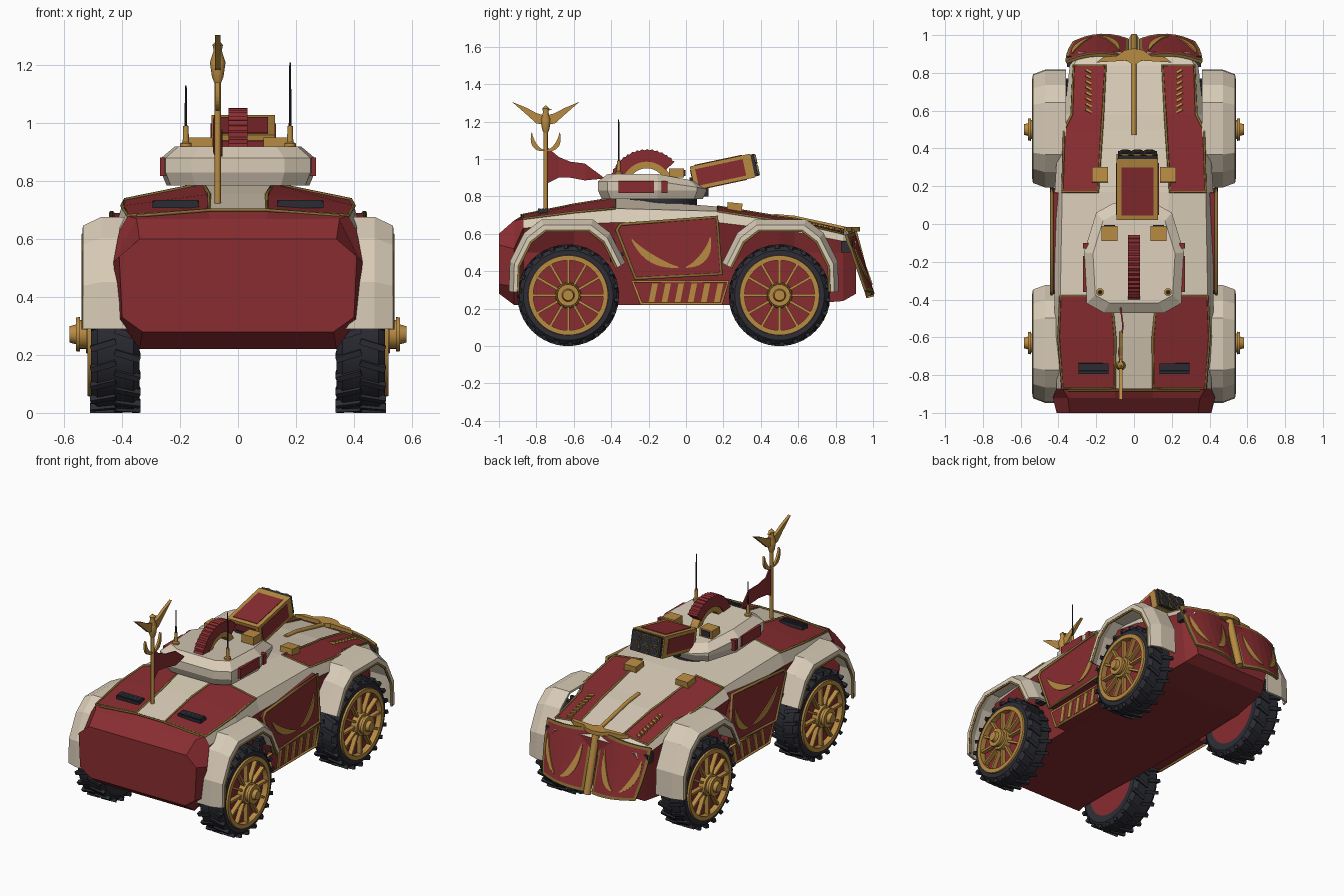
import bpy, bmesh, math
from mathutils import Matrix, Vector, Euler

if "Cube" in bpy.data.objects:
    bpy.data.objects.remove(bpy.data.objects["Cube"])


def material(name, r, g, b):
    m = bpy.data.materials.new(name)
    m.use_nodes = True
    m.diffuse_color = (r, g, b, 1)
    m.node_tree.nodes["Principled BSDF"].inputs["Base Color"].default_value = (r, g, b, 1)
    return m


RED = material("crimson paint", 0.25, 0.026, 0.03)
CREAM = material("cream paint", 0.69, 0.6, 0.47)
GOLD = material("gold metal", 0.48, 0.26, 0.055)
TRIM = material("dark gold trim", 0.25, 0.15, 0.035)
DARK = material("dark rubber", 0.026, 0.027, 0.036)


def finish(name, bm, mats, mirror=False, smooth=False, thick=0):
    bmesh.ops.recalc_face_normals(bm, faces=bm.faces)
    mesh = bpy.data.meshes.new(name)
    bm.to_mesh(mesh)
    bm.free()
    for m in mats if isinstance(mats, list) else [mats]:
        mesh.materials.append(m)
    if smooth:
        mesh.polygons.foreach_set("use_smooth", [True] * len(mesh.polygons))
        mesh.set_sharp_from_angle(angle=math.radians(35))
    ob = bpy.data.objects.new(name, mesh)
    bpy.context.collection.objects.link(ob)
    if thick:
        mod = ob.modifiers.new("thickness", "SOLIDIFY")
        mod.thickness, mod.offset = thick, 0
    if mirror:
        ob.modifiers.new("mirror", "MIRROR")
    return ob


def loft(name, rings, mats, rule=None, wrap=True, caps=True, **kw):
    bm = bmesh.new()
    vs = [[bm.verts.new(p) for p in ring] for ring in rings]
    n = len(vs[0])
    for k, (a, b) in enumerate(zip(vs, vs[1:])):
        for i in range(n if wrap else n - 1):
            j = (i + 1) % n
            f = bm.faces.new((a[i], a[j], b[j], b[i]))
            f.material_index = rule(k, i) if rule else 0
    if caps:
        bm.faces.new(vs[0])
        bm.faces.new(vs[-1])
    return finish(name, bm, mats, **kw)


def prism(name, poly, axis, lo, hi, mat, **kw):
    put = {"x": lambda p, t: (t, *p), "y": lambda p, t: (p[0], t, p[1]), "z": lambda p, t: (*p, t)}[axis]
    return loft(name, [[put(p, t) for p in poly] for t in (lo, hi)], mat, **kw)


def lathe(name, profile, mat, at, axis="x", segs=48, caps=True, **kw):
    rings = []
    for t, r in profile:
        ring = [(r * math.cos(a), r * math.sin(a)) for a in (math.tau * i / segs for i in range(segs))]
        rings.append([Vector((t, c, s) if axis == "x" else (c, s, t)) + Vector(at) for c, s in ring])
    return loft(name, rings, mat, caps=caps, smooth=True, **kw)


def place(at, size, rx=0, rz=0):
    return Matrix.LocRotScale(Vector(at), Euler((rx, 0, rz)), Vector(size))


def boxes(name, matrices, mat, **kw):
    bm = bmesh.new()
    for m in matrices:
        bmesh.ops.create_cube(bm, size=1, matrix=m)
    return finish(name, bm, mat, **kw)


def tube(name, path, r, mat, closed=False, mirror=False):
    cu = bpy.data.curves.new(name, "CURVE")
    cu.dimensions, cu.bevel_depth, cu.bevel_resolution, cu.use_fill_caps = "3D", r, 1, True
    for s in (1, -1) if mirror else (1,):
        sp = cu.splines.new("POLY")
        sp.points.add(len(path) - 1)
        for pt, p in zip(sp.points, path):
            pt.co = (p[0] * s, p[1], p[2], 1)
        sp.use_cyclic_u = closed
    cu.materials.append(mat)
    bpy.context.collection.objects.link(bpy.data.objects.new(name, cu))


def crescent(a, b, c, w, n=10):
    a, b, c = map(Vector, (a, b, c))
    left, right = [], []
    for i in range(n + 1):
        t = i / n
        p = a * (1 - t) ** 2 + b * 2 * t * (1 - t) + c * t * t
        d = ((b - a) * (1 - t) + (c - b) * t).normalized()
        o = Vector((-d.y, d.x)) * w * (0.15 + math.sin(math.pi * t))
        left.append(tuple(p + o))
        right.append(tuple(p - o))
    return left + right[::-1]


# Hull: half cross-sections from bottom to crown at each y
SECTIONS = [
    (-1.0, (.33, .28), (.40, .33), (.41, .54), (.34, .60), (.10, .60)),
    (-.92, (.34, .22), (.41, .32), (.43, .52), (.35, .67), (.10, .67)),
    (-.87, (.33, .22), (.34, .50), (.41, .63), (.38, .68), (.10, .70)),
    (-.60, (.33, .22), (.34, .50), (.42, .65), (.40, .715), (.10, .755)),
    (-.38, (.34, .22), (.38, .45), (.42, .66), (.39, .735), (.12, .79)),
    (.17, (.34, .22), (.38, .45), (.42, .66), (.38, .72), (.19, .745)),
    (.50, (.33, .22), (.34, .50), (.40, .62), (.37, .67), (.17, .69)),
    (.58, (.33, .22), (.34, .50), (.37, .61), (.33, .66), (.165, .68)),
    (.84, (.30, .24), (.33, .50), (.34, .56), (.32, .60), (.15, .62)),
    (.91, (.26, .28), (.30, .48), (.30, .53), (.28, .56), (.14, .58)),
]


def hull_colour(k, i):
    band = min(i, 8 - i)
    return 1 if k >= 2 and (band in (2, 4) or (band == 3 and k in (4, 8))) else 0


loft("hull", [[(x, s[0], z) for x, z in s[1:]] + [(-x, s[0], z) for x, z in s[:0:-1]] for s in SECTIONS],
     [RED, CREAM], hull_colour)
for label, part in (("rear", SECTIONS[2:5]), ("front", SECTIONS[5:9])):
    edge = [(s[5][0], s[0], s[5][1]) for s in part] + [(s[4][0], s[0], s[4][1]) for s in part[::-1]]
    tube(label + "_deck_trim", edge, .007, TRIM, True, True)
tube("rear_edge_trim", [(-.35, -.88, .68), (-.1, -.88, .70), (.1, -.88, .70), (.35, -.88, .68)], .006, TRIM)
boxes("deck_vents", [place((.215, -.765 + d, .725), (.15, .014, .02), .1) for d in (-.018, 0, .018)]
      + [place((.215, -.765, .72), (.16, .055, .02), .1)], DARK, mirror=True)
tube("hood_spear", [(0, .47, .695), (0, .58, .685), (0, .88, .62)], .013, GOLD)
boxes("hood_chevrons", [place((.24, .6 + .03 * i, .672 - .007 * i), (.035, .014, .012), -.22, .5)
                        for i in range(8)], GOLD, mirror=True)
boxes("hood_lamps", [place((.18, .26, .74), (.085, .08, .05), -.1)], GOLD, mirror=True)
boxes("headlights", [place((.31, .86, .53), (.09, .06, .06))], DARK, mirror=True)
boxes("side_exhausts", [place((.41, -.37, z), (.05, .07, .02)) for z in (.46, .49)], DARK, mirror=True)

# Doors and striped sills
door = [(-.37, .62), (-.35, .65), (.165, .69), (.19, .385), (-.27, .36)]
prism("doors", door, "x", .36, .435, RED, mirror=True)
tube("door_trim", [(.436, y, z) for y, z in door], .01, TRIM, True, True)
for side, arc in (("rear", ((-.29, .57), (-.2, .44), (-.04, .42))), ("front", ((.13, .58), (.12, .45), (0, .42)))):
    prism(side + "_door_laurels", crescent(*arc, .018), "x", .434, .441, GOLD, mirror=True)
sill = [(-.24, .225), (.19, .225), (.225, .345), (-.285, .345)]
prism("sills", sill, "x", .32, .41, RED, mirror=True)
tube("sill_trim", [(.41, y, z) for y, z in sill], .009, GOLD, True, True)
for i in range(6):
    y = -.2 + .07 * i
    prism("sill_stripe", [(y, .235), (y + .03, .235), (y + .05, .335), (y + .02, .335)], "x", .409, .416,
          GOLD, mirror=True)

# Wheels and fenders, outward flap mirrored front to back
ARCH = [(-.31, .29), (-.305, .45), (-.23, .6), (-.14, .67), (.13, .67), (.22, .6), (.3, .44)]
HUB_Z = .271
for label, cy, d in (("rear", -.63, 1), ("front", .5, -1)):
    at = (0, cy, HUB_Z)
    lathe(label + "_tyres", [(.345, .19), (.34, .235), (.36, .262), (.485, .262), (.508, .24), (.508, .205)],
          DARK, at, caps=False, mirror=True)
    treads = []
    for i in range(44):
        spin = Matrix.Translation(at) @ Matrix.Rotation(math.tau * i / 44, 4, "X")
        treads.append(spin @ place((.382 if i % 2 else .465, 0, .26), (.09, .021, .022), 0, .3 if i % 2 else -.3))
    boxes(label + "_treads", treads, DARK, mirror=True)
    lathe(label + "_wheel_discs", [(.35, .2), (.485, .207)], RED, at, mirror=True)
    lathe(label + "_rims", [(.48, .218), (.52, .213), (.52, .187), (.48, .187)], GOLD, at, caps=False, mirror=True)
    boxes(label + "_spokes", [Matrix.Translation(at) @ Matrix.Rotation(math.tau * i / 12, 4, "X")
                              @ place((.497, 0, .12), (.03, .014, .16)) for i in range(12)], GOLD, mirror=True)
    lathe(label + "_hubs", [(.48, .07), (.525, .065), (.525, .05), (.545, .05), (.545, .06), (.56, .058),
                            (.56, .034), (.582, .028)], GOLD, at, segs=24, mirror=True)

    def arch(x, s):
        return [(x, cy + d * y * s, HUB_Z + (z - HUB_Z) * s) for y, z in ARCH]
    loft(label + "_fenders", [arch(.36, 1), arch(.47, 1), arch(.53, .93), arch(.53, .86)], CREAM,
         wrap=False, caps=False, thick=.014, mirror=True)
    tube(label + "_fender_trim", arch(.534, .86), .007, TRIM, False, True)

# Curved nose shields with gold borders
US = [0, .05, .2, .35, .5, .65, .8, .95, 1]
VS = [0, .05, .35, .65, .95, 1]


def shield_point(u, v, off=0):
    return (.03 + .33 * u * (1 - .12 * v * v), .855 + .105 * v + .04 * (1 - ((u - .45) / .55) ** 2) + off,
            .625 - .36 * v - .03 * u * (1 - v) + .03 * u * v)


loft("nose_shields", [[shield_point(u, v) for u in US] for v in VS], [RED, TRIM],
     lambda k, i: int(k in (0, len(VS) - 2) or i in (0, len(US) - 2)),
     wrap=False, caps=False, thick=.016, mirror=True)
for arc in (((.15, .25), (.2, .75), (.5, .85)), ((.9, .25), (.9, .7), (.65, .85))):
    pts = crescent(*arc, .05)
    half = len(pts) // 2
    loft("shield_laurels", [[shield_point(*p, .011) for p in pts[:half]],
                            [shield_point(*p, .011) for p in pts[:half - 1:-1]]],
         GOLD, wrap=False, caps=False, thick=.006, mirror=True)
tube("nose_bar", [(0, .89, .62), (0, .985, .26)], .025, GOLD)
prism("nose_wings", [(0, .84), (.04, .865), (.2, .855), (.16, .885), (.09, .89), (.05, .92), (0, .93)], "z",
      .612, .637, GOLD, mirror=True)

# Turret
PLAN = [(.16, -.47), (.25, -.42), (.265, -.15), (.2, .06), (.11, .11)]
PLAN += [(-x, y) for x, y in PLAN[::-1]]
loft("turret", [[(x * s, -.18 + (y + .18) * s, z - (max(0, y + .1) * .2 if z > .85 else 0)) for x, y in PLAN]
                for z, s in ((.785, .93), (.83, 1), (.88, 1), (.92, .82))], CREAM)
lathe("turret_ring", [(.74, .18), (.79, .18)], DARK, (0, -.12, 0), "z", 32)
for a, b in ((-.36, -.17), (-.13, -.1)):
    prism("turret_side_panel", [(a, .818), (b, .818), (b, .882), (a, .882)], "x", .24, .27, RED, mirror=True)
boxes("turret_sights", [place((.13, -.05, .925), (.085, .08, .05))], GOLD, mirror=True)
boxes("sight_lenses", [place((.13, -.008, .925), (.06, .008, .034))], DARK, mirror=True)


# Crest arch over the turret
def sector(r0, r1, a0, a1, n, notch=0):
    angles = [math.radians(a0 + (a1 - a0) * i / n) for i in range(n + 1)]
    ring = [(a, r1 - notch * (i % 2)) for i, a in enumerate(angles)] + [(a, r0) for a in angles[::-1]]
    return [(-.21 + r * math.cos(a), .85 + r * math.sin(a)) for a, r in ring]


prism("crest_plume", sector(.135, .203, 168, 42, 32, .007), "x", -.032, .032, RED)
prism("crest_holder", sector(.1, .14, 172, 20, 20), "x", -.025, .025, GOLD)

# Launcher, tilted upward
TILT = Matrix.Translation((.018, .195, .93)) @ Matrix.Rotation(math.radians(12), 4, "X")
boxes("launcher_body", [TILT @ place((0, 0, 0), (.22, .33, .13))], GOLD)
boxes("launcher_panels", [TILT @ place((0, -.01, 0), s) for s in ((.17, .26, .137), (.227, .26, .09))]
      + [TILT @ place((0, -.163, 0), (.17, .01, .09))], RED)
boxes("launcher_muzzle", [TILT @ place((0, .168, 0), (.205, .03, .12))], DARK)
for label, r, depth, mat in (("launcher_tube_rims", .029, .018, TRIM), ("launcher_tubes", .024, .022, DARK)):
    bm = bmesh.new()
    for ix in (-1, 0, 1):
        for iz in (-1, 1):
            bmesh.ops.create_cone(bm, cap_ends=True, segments=12, radius1=r, radius2=r, depth=depth,
                                  matrix=TILT @ Matrix.Translation((ix * .064, .182, iz * .03))
                                  @ Matrix.Rotation(math.pi / 2, 4, "X"))
    finish(label, bm, mat)
boxes("launcher_mount", [place((.018, .07, .85), (.1, .1, .1))], DARK)

# Aerials
for x, top in ((-.18, 1.13), (.18, 1.21)):
    lathe("aerial_base", [(.89, .02), (.93, .02), (.935, .011), (.99, .009)], GOLD, (x, -.36, 0), "z", 12)
    lathe("aerial", [(.98, .005), (top, .003)], DARK, (x, -.36, 0), "z", 8)

# Standard: pole, bird, wreath and banner
PX, PY = -.07, -.75
lathe("standard_pole", [(.69, .011), (1.15, .011)], GOLD, (PX, PY, 0), "z", 12)
lathe("bird_body", [(1.13, .008), (1.16, .02), (1.21, .027), (1.25, .014), (1.27, .018), (1.285, .004)],
      GOLD, (PX, PY, 0), "z", 12)
prism("bird_beak", [(PY, 1.277), (PY + .035, 1.262), (PY, 1.258)], "x", PX - .007, PX + .007, GOLD)
for s in (-1, 1):
    wing = [(0, 1.18), (.05, 1.19), (.1, 1.235), (.18, 1.305), (.1, 1.272), (.05, 1.245), (0, 1.23)]
    prism("bird_wing", [(PY + s * y, z) for y, z in wing], "x", PX - .009, PX + .009, GOLD)
    arc = [(PY + s * y, z) for y, z in ((.005, 1.045), (.075, 1.05), (.075, 1.14))]
    prism("wreath_branch", crescent(*arc, .011), "x", PX - .007, PX + .007, GOLD)
FLAG = [(-.74, 1.06, .87), (-.68, 1.01, .9), (-.62, .985, .9), (-.54, .975, .885), (-.44, .90, .895)]
loft("banner", [[(PX - .012 * math.sin(i * 1.6), y, z) for z in (a, b)] for i, (y, a, b) in enumerate(FLAG)],
     RED, wrap=False, caps=False, thick=.008)
